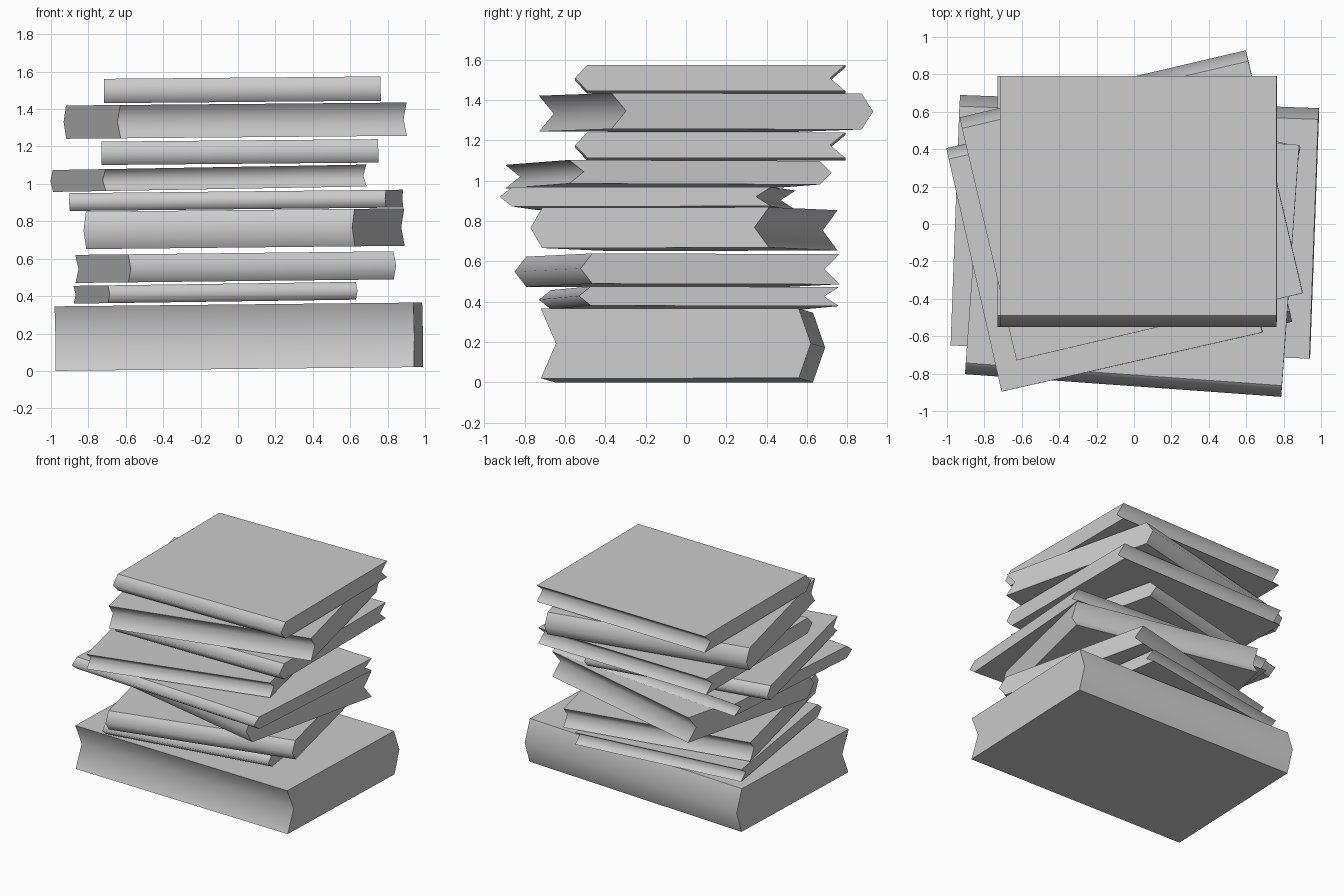
import bpy
import bmesh
from math import radians
from mathutils import Matrix

cube = bpy.data.objects.get("Cube")
if cube:
    bpy.data.objects.remove(cube, do_unlink=True)

SPINE = 0.06    # how far the spine bulges out
GROOVE = 0.075  # how far the page edge is hollowed in

grey = bpy.data.materials.new("plain_grey")
grey.use_nodes = True
colour = (0.6, 0.6, 0.6, 1)
grey.diffuse_color = colour
grey.node_tree.nodes["Principled BSDF"].inputs["Base Color"].default_value = colour


def make_book(name, centre, length, depth, thick, turn, tilt):
    """Extrude a book profile along its spine, then turn and tilt it."""
    d, t = depth / 2, thick / 2
    profile = [(-d, 0), (-d + SPINE, -t), (d, -t),
               (d - GROOVE, 0), (d, t), (-d + SPINE, t)]
    bm = bmesh.new()
    end = bm.faces.new([bm.verts.new((-length / 2, y, z)) for y, z in profile])
    sweep = bmesh.ops.extrude_face_region(bm, geom=[end], use_keep_orig=True)
    moved = [v for v in sweep["geom"] if isinstance(v, bmesh.types.BMVert)]
    bmesh.ops.translate(bm, verts=moved, vec=(length, 0, 0))
    bmesh.ops.recalc_face_normals(bm, faces=bm.faces)

    # Rounded spine and page hollow: only their middle edges stay soft
    for f in bm.faces:
        f.smooth = True
    for e in bm.edges:
        a, b = e.verts
        along = abs(a.co.x - b.co.x) > length / 2
        e.smooth = along and abs(a.co.z) < t / 2

    place = (Matrix.Translation(centre)
             @ Matrix.Rotation(radians(-tilt), 4, 'Y')
             @ Matrix.Rotation(radians(turn), 4, 'Z'))
    mesh = bpy.data.meshes.new(name)
    bm.to_mesh(mesh)
    bm.free()
    mesh.materials.append(grey)
    book = bpy.data.objects.new(name, mesh)
    book.matrix_world = place
    bpy.context.collection.objects.link(book)


# Stack from the bottom up: centre, length, depth, thickness, turn, tilt
books = [
    ((0.005, -0.015, 0.183), 1.92, 1.34, 0.345, 177.9, 0.6),
    ((-0.12, 0.015, 0.418), 1.34, 1.305, 0.095, 8.5, 0.8),
    ((-0.012, -0.045, 0.555), 1.456, 1.317, 0.15, 13, 0.65),
    ((0.032, -0.01, 0.76), 1.476, 1.216, 0.2, -13.3, 0.6),
    ((-0.01, -0.19, 0.912), 1.695, 1.35, 0.095, -4.1, 0.6),
    ((-0.158, -0.087, 1.03), 1.43, 1.335, 0.117, 192.8, 1.0),
    ((0.01, 0.12, 1.17), 1.48, 1.34, 0.125, 0, 0.5),
    ((-0.015, 0.1, 1.338), 1.572, 1.334, 0.178, 193.2, 0.5),
    ((0.023, 0.12, 1.503), 1.48, 1.34, 0.13, 0, 0.5),
]
for i, spec in enumerate(books):
    make_book(f"book_{i + 1}", *spec)
